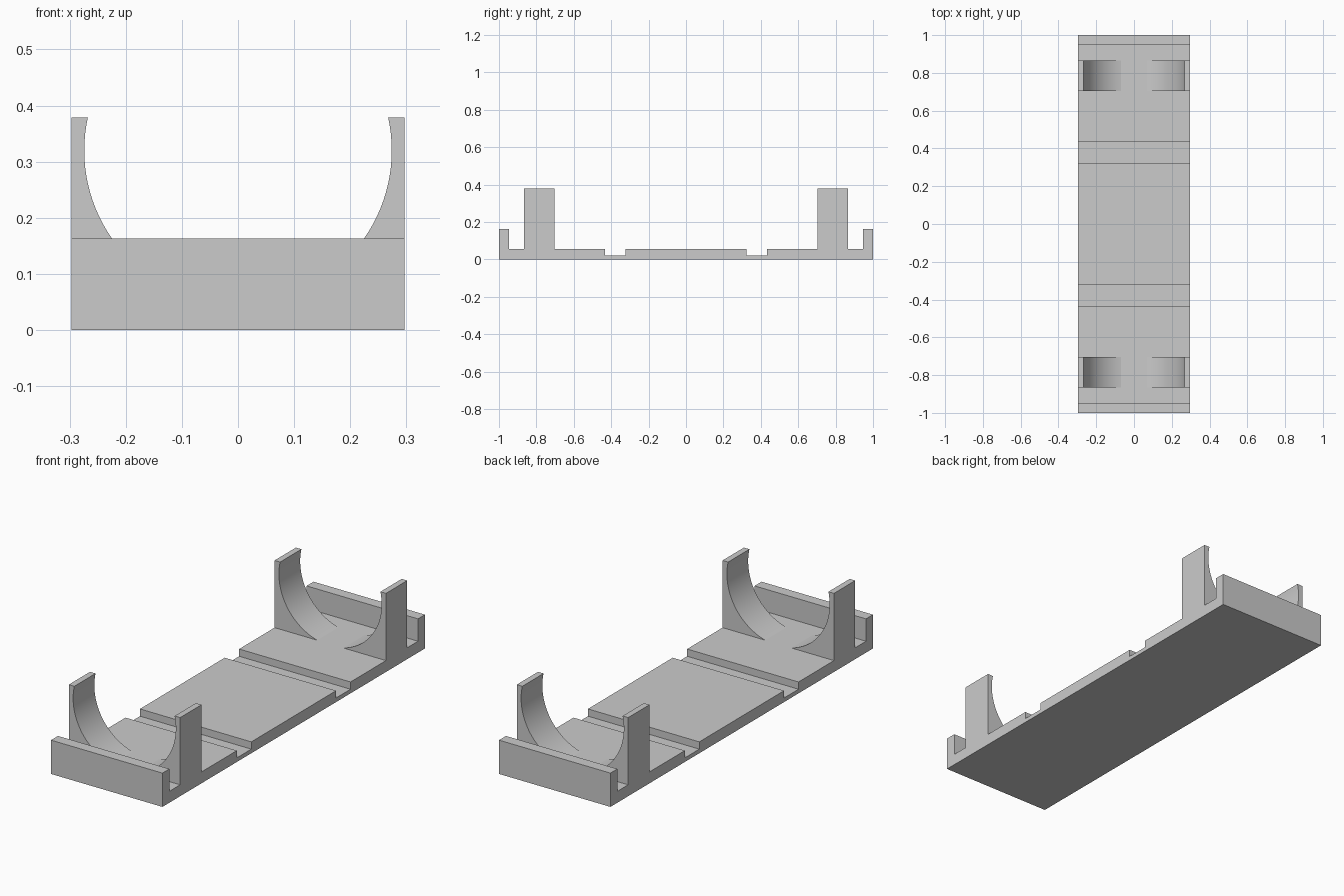
import bpy, bmesh
from math import asin, cos, sin

HALF_W = 0.297      # half width of the tray
FLOOR = 0.055       # top of the base plate
TOP = 0.379         # top of the cradle arms
RADIUS, AXIS_Z = 0.274, 0.32   # round seat of the cradles

if "Cube" in bpy.data.objects:
    bpy.data.objects.remove(bpy.data.objects["Cube"])

grey = bpy.data.materials.new("light_grey")
grey.use_nodes = True
colour = (0.6, 0.6, 0.6, 1)
grey.diffuse_color = colour
grey.node_tree.nodes["Principled BSDF"].inputs["Base Color"].default_value = colour


def extrude_profile(name, points, offset):
    """Make a solid by sweeping a closed 3D outline along offset."""
    bm = bmesh.new()
    face = bm.faces.new([bm.verts.new(p) for p in points])
    swept = bmesh.ops.extrude_face_region(bm, geom=[face])["geom"]
    bmesh.ops.translate(bm, vec=offset,
                        verts=[v for v in swept if isinstance(v, bmesh.types.BMVert)])
    bmesh.ops.recalc_face_normals(bm, faces=bm.faces)
    mesh = bpy.data.meshes.new(name)
    bm.to_mesh(mesh)
    bm.free()
    mesh.materials.append(grey)
    obj = bpy.data.objects.new(name, mesh)
    bpy.context.collection.objects.link(obj)
    return obj


# Base plate with two cross grooves and raised end lips
half = [(0.323, FLOOR), (0.323, 0.02), (0.433, 0.02), (0.433, FLOOR),
        (0.947, FLOOR), (0.947, 0.163), (1, 0.163), (1, 0)]
outline = half + [(-y, z) for y, z in reversed(half)]
extrude_profile("base_tray", [(-HALF_W, y, z) for y, z in outline],
                (2 * HALF_W, 0, 0))

# Cradle arms: straight outside, round inside, one pair near each end
low = asin((FLOOR - AXIS_Z) / RADIUS)
high = asin((TOP - AXIS_Z) / RADIUS)
STEPS = 28
angles = [low + (high - low) * i / STEPS for i in range(STEPS + 1)]
arm = [(RADIUS * cos(a), AXIS_Z + RADIUS * sin(a)) for a in angles]
arm += [(HALF_W, TOP), (HALF_W, FLOOR)]

for end, y in (("front", -0.865), ("back", 0.703)):
    for side, sx in (("left", 1), ("right", -1)):
        obj = extrude_profile(f"{end}_{side}_cradle_arm",
                              [(sx * x, y, z) for x, z in arm], (0, 0.162, 0))
        bpy.ops.object.select_all(action="DESELECT")
        obj.select_set(True)
        bpy.context.view_layer.objects.active = obj
        bpy.ops.object.shade_smooth_by_angle()
